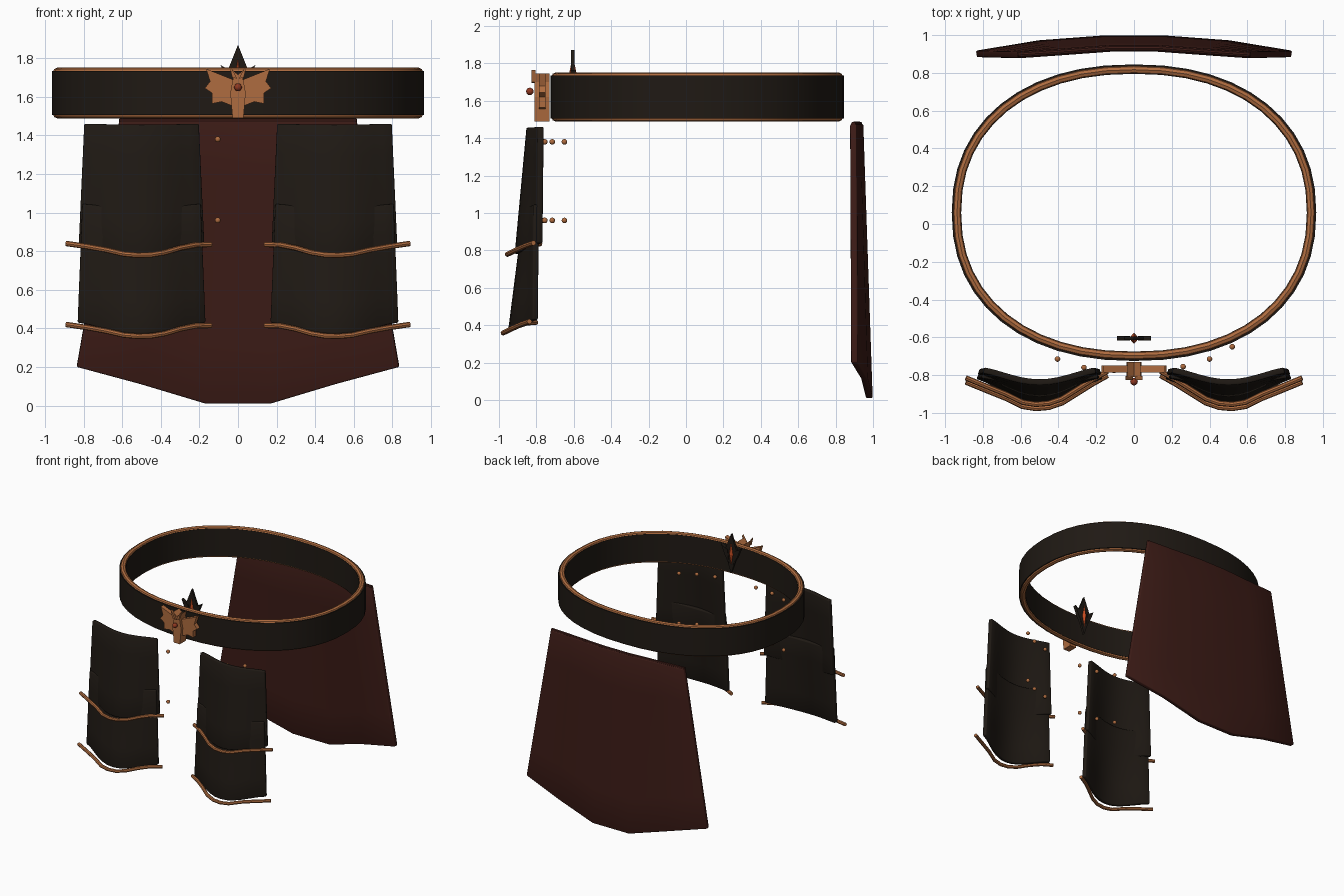
import bpy, bmesh, math
from mathutils import Vector

if "Cube" in bpy.data.objects:
    bpy.data.objects.remove(bpy.data.objects["Cube"])


def mat(name, r, g, b):
    m = bpy.data.materials.new(name)
    m.diffuse_color = (r, g, b, 1)
    m.use_nodes = True
    m.node_tree.nodes["Principled BSDF"].inputs["Base Color"].default_value = m.diffuse_color
    return m


LEATHER = mat("dark_leather", 0.014, 0.010, 0.007)
CLOTH = mat("red_cloth", 0.045, 0.011, 0.008)
COPPER = mat("copper", 0.43, 0.15, 0.05)
EMBER = mat("ember", 0.55, 0.07, 0.015)
GEM = mat("gem", 0.28, 0.04, 0.015)


def make(name, verts, faces, material, smooth=True):
    me = bpy.data.meshes.new(name)
    me.from_pydata([tuple(v) for v in verts], [], faces)
    bm = bmesh.new()
    bm.from_mesh(me)
    bmesh.ops.recalc_face_normals(bm, faces=bm.faces)
    bm.to_mesh(me)
    bm.free()
    ob = bpy.data.objects.new(name, me)
    bpy.context.collection.objects.link(ob)
    me.materials.append(material)
    if smooth:
        bpy.ops.object.select_all(action='DESELECT')
        bpy.context.view_layer.objects.active = ob
        ob.select_set(True)
        bpy.ops.object.shade_smooth_by_angle(angle=math.radians(30))
    return ob


def mirror(ob):
    m = ob.modifiers.new("mirror", 'MIRROR')
    m.use_mirror_merge = False
    return ob


def sheet(name, rows, thick, material):
    """Thick curved sheet lofted through rows of points."""
    n = len(rows[0])
    faces = [(r * n + c, r * n + c + 1, (r + 1) * n + c + 1, (r + 1) * n + c)
             for r in range(len(rows) - 1) for c in range(n - 1)]
    ob = make(name, [p for r in rows for p in r], faces, material)
    s = ob.modifiers.new("thickness", 'SOLIDIFY')
    s.thickness, s.offset = thick, 0
    b = ob.modifiers.new("soft_edge", 'BEVEL')
    b.width, b.segments, b.limit_method = 0.007, 2, 'ANGLE'
    b.angle_limit = math.radians(50)
    return ob


def oval_ring(name, section, material, n=48):
    """Sweep (inset, z) section points around the waist oval."""
    verts, faces, k = [], [], len(section)
    for i in range(n):
        a = 2 * math.pi * i / n
        c, s = math.cos(a), math.sin(a)
        for inset, z in section:
            x = (0.965 - inset) * math.copysign(abs(c) ** 0.9, c)
            y = (0.785 - inset) * math.copysign(abs(s) ** 0.9, s)
            verts.append((x, 0.06 + y, z))
    for i in range(n):
        for j in range(k):
            a, b = i * k, ((i + 1) % n) * k
            faces.append((a + j, b + j, b + (j + 1) % k, a + (j + 1) % k))
    return make(name, verts, faces, material)


def tube(name, pts, r, material, n=8):
    verts, faces = [], []
    pts = [Vector(p) for p in pts]
    for i, p in enumerate(pts):
        d = (pts[min(i + 1, len(pts) - 1)] - pts[max(i - 1, 0)]).normalized()
        u = d.cross(Vector((0, 0, 1))).normalized()
        v = d.cross(u)
        for j in range(n):
            a = 2 * math.pi * j / n
            verts.append(p + r * (math.cos(a) * u + math.sin(a) * v))
    for i in range(len(pts) - 1):
        for j in range(n):
            k = (j + 1) % n
            faces.append((i * n + j, i * n + k, (i + 1) * n + k, (i + 1) * n + j))
    faces += [tuple(range(n)), tuple(range(len(verts) - n, len(verts)))]
    return make(name, verts, faces, material)


def plate(name, outline, y0, y1, material):
    """Extrude an x-z outline from y0 to y1."""
    n = len(outline)
    verts = [(x, y, z) for y in (y0, y1) for x, z in outline]
    faces = [tuple(range(n)), tuple(range(n, 2 * n))]
    faces += [(i, (i + 1) % n, n + (i + 1) % n, n + i) for i in range(n)]
    return make(name, verts, faces, material, False)


def ball(name, loc, r, material):
    bpy.ops.mesh.primitive_uv_sphere_add(segments=12, ring_count=8, radius=r, location=loc)
    ob = bpy.context.object
    ob.name = name
    ob.data.materials.append(material)
    bpy.ops.object.shade_smooth()
    return ob


def diamond(name, cx, cy, zlo, zmid, zhi, rx, ry, material, lean=0):
    verts = [(cx - rx, cy, zmid), (cx, cy - ry, zmid), (cx + rx, cy, zmid), (cx, cy + ry, zmid),
             (cx, cy, zlo), (cx + lean, cy, zhi)]
    faces = [f for i in range(4) for f in ((i, (i + 1) % 4, 4), (i, (i + 1) % 4, 5))]
    return make(name, verts, faces, material, False)


# belt and its copper edges
oval_ring("belt", [(0, 1.505), (0, 1.735), (0.05, 1.735), (0.05, 1.505)], LEATHER)
for label, zc in (("upper", 1.729), ("lower", 1.511)):
    sec = [(0.028 + 0.022 * math.cos(t * math.pi / 4), zc + 0.022 * math.sin(t * math.pi / 4))
           for t in range(8)]
    oval_ring("belt_trim_" + label, sec, COPPER)

# back cloth
cols = [(-1, .9, .895, .2), (-.6, .955, .912, .11), (-.2, .98, .93, .01)]
cols += [(-u, yb, yt, zb) for u, yb, yt, zb in reversed(cols)]
rows = []
for i in range(6):
    t = i / 5
    rows.append([((0.615 + 0.22 * t) * u, yt + (yb - yt) * t, 1.475 + (zb - 1.475) * t)
                 for u, yb, yt, zb in cols])
sheet("back_cloth", rows, 0.036, CLOTH)
tube("back_cloth_hem", [(0.615 * u, yt, 1.475) for u, yb, yt, zb in cols], 0.013, CLOTH)


# front thigh plates: upper one overlaps the lower one
def bow(u):
    return math.cos(u * math.pi / 2) ** 1.3 if abs(u) < 1 else 0


def thigh(name, top, bottom):
    out = []
    for i in range(5):
        t = i / 4
        hw, ye, yc, ze, zc = (a + (b - a) * t for a, b in zip(top, bottom))
        out.append([(0.5 + hw * u, ye + (yc - ye) * bow(u), ze + (zc - ze) * bow(u))
                    for u in [k / 6 - 1 for k in range(13)]])
    mirror(sheet(name, out, 0.032, LEATHER))


thigh("upper_thigh_plate", (0.295, -.775, -.837, 1.46, 1.455), (0.322, -.78, -.90, 0.84, 0.78))
thigh("lower_thigh_plate", (0.305, -.80, -.852, 1.045, 1.02), (0.328, -.805, -.935, 0.43, 0.37))

# copper bars along the plate edges
for label, z, dy in (("upper", 0.775, 0.0), ("lower", 0.355, -0.022)):
    path = [(0.14, -.78, .06), (0.22, -.825, .058), (0.3, -.875, .042), (0.38, -.925, .018),
            (0.45, -.949, .006), (0.52, -.955, .004), (0.59, -.944, .01), (0.68, -.90, .031),
            (0.78, -.86, .049), (0.89, -.815, .065)]
    mirror(tube("thigh_bar_" + label, [(x, y + dy, z + dz) for x, y, dz in path], 0.014, COPPER))

# rivets in two rows
for z in (1.38, 0.96):
    for x, y in ((-.405, -.715), (-.265, -.76), (-.105, -.775), (.26, -.755), (.4, -.715), (.52, -.65)):
        ball("rivet", (x, y, z), 0.015, COPPER)

# winged buckle
wing = [(0.0, 1.68), (0.04, 1.695), (0.165, 1.745), (0.145, 1.68), (0.172, 1.645), (0.135, 1.62),
        (0.135, 1.565), (0.085, 1.575), (0.035, 1.555), (0.0, 1.56)]
mirror(plate("buckle_wing", wing, -0.787, -0.75, COPPER))
spine = [(-0.028, 1.49), (0.028, 1.49), (0.04, 1.62), (0.025, 1.70), (0.035, 1.745),
         (0, 1.715), (-0.035, 1.745), (-0.025, 1.70), (-0.04, 1.62)]
plate("buckle_spine", spine, -0.81, -0.73, COPPER)
mirror(plate("buckle_horn", [(0.005, 1.695), (0.03, 1.70), (0.045, 1.765), (0.02, 1.725)],
             -0.827, -0.805, COPPER))
ball("buckle_gem", (0, -0.835, 1.65), 0.02, GEM)

# crystal ornament inside the belt front
diamond("crystal", 0, -0.605, 1.57, 1.70, 1.84, 0.026, 0.03, EMBER)
blade = [(0, 1.54), (0.05, 1.68), (0.052, 1.74), (0, 1.87), (-0.052, 1.74), (-0.05, 1.68)]
plate("crystal_frame", blade, -0.614, -0.596, LEATHER)
mirror(plate("crystal_spike", [(0.02, 1.62), (0.06, 1.69), (0.09, 1.765), (0.03, 1.73)],
             -0.618, -0.592, LEATHER))
